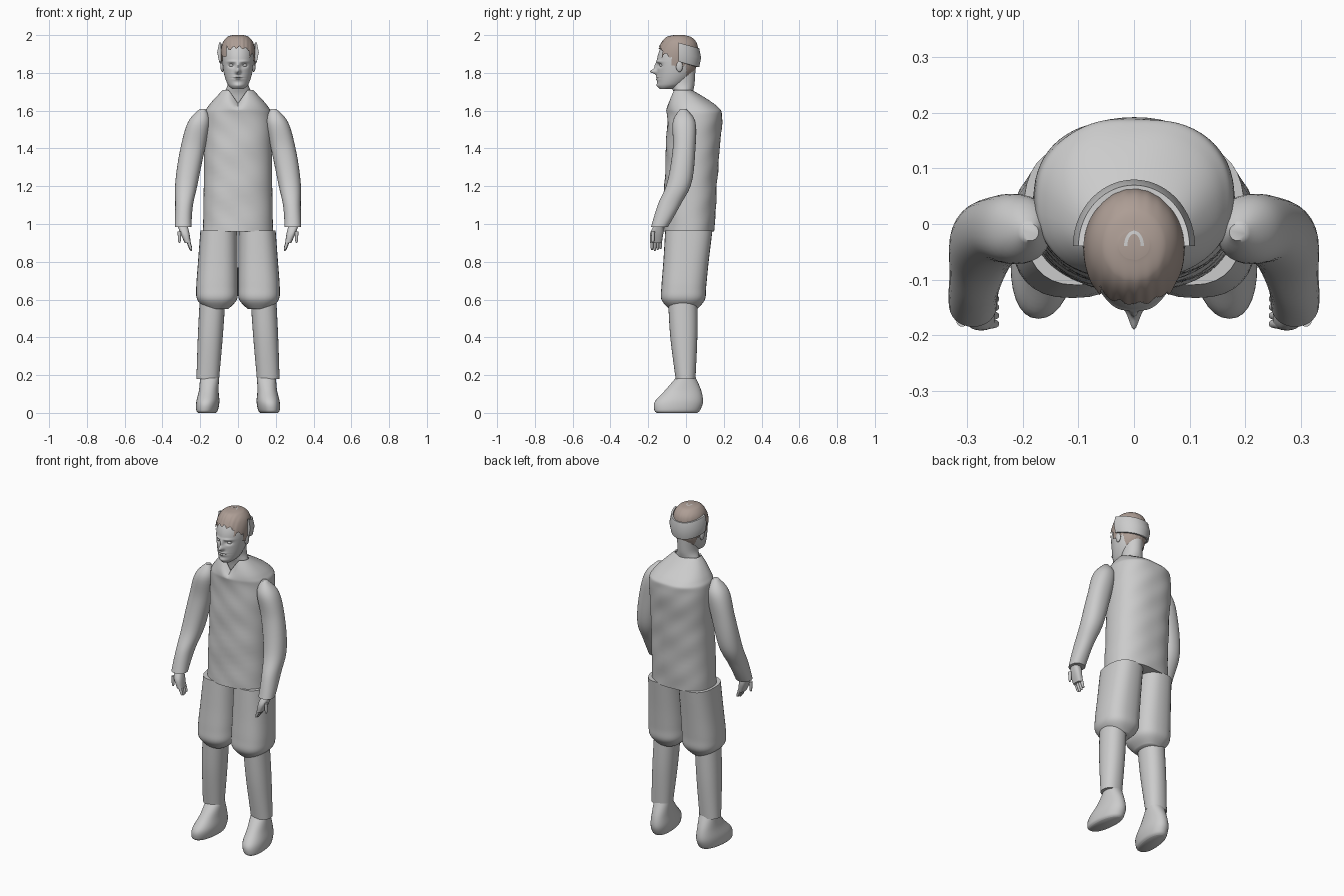
import bpy, bmesh
from math import sin, cos, pi, exp, copysign, radians

if "Cube" in bpy.data.objects:
    bpy.data.objects.remove(bpy.data.objects["Cube"])


def material(name, red, green, blue):
    mat = bpy.data.materials.new(name)
    mat.use_nodes = True
    mat.diffuse_color = (red, green, blue, 1)
    shader = mat.node_tree.nodes["Principled BSDF"]
    shader.inputs["Base Color"].default_value = mat.diffuse_color
    return mat


GREY = material("plain grey", .6, .6, .6)
BROWN = material("hair brown", .42, .34, .3)


def finish(name, bm, mat):
    bmesh.ops.recalc_face_normals(bm, faces=bm.faces)
    mesh = bpy.data.meshes.new(name)
    bm.to_mesh(mesh)
    bm.free()
    mesh.materials.append(mat)
    part = bpy.data.objects.new(name, mesh)
    bpy.context.collection.objects.link(part)
    bpy.ops.object.select_all(action="DESELECT")
    part.select_set(True)
    bpy.context.view_layer.objects.active = part
    bpy.ops.object.shade_smooth_by_angle(angle=radians(50))
    return part


def spline(rings, steps):
    """Smooth in-between rings through the given ones."""
    padded = [rings[0], *rings, rings[-1]]
    smooth = []
    for before, start, end, after in zip(padded, padded[1:], padded[2:], padded[3:]):
        for step in range(steps):
            t = step / steps
            ease = t * t * (3 - 2 * t)
            leave = t * (1 - t) ** 2 / 2
            arrive = t * t * (t - 1) / 2
            smooth.append([s + (e - s) * ease + (e - b) * leave + (a - s) * arrive
                           for b, s, e, a in zip(before, start, end, after)])
    return smooth + [rings[-1]]


def loft(name, rings, mat=GREY, side=1, axis=lambda z: 0, power=2, detail=1,
         warp=None, keep=None, open_top=False):
    """Rings are (height, half width, front, back); axis gives the middle x."""
    bm = bmesh.new()
    segments = 32 * detail
    loops = []
    for z, half, front, back in spline(rings, 6 * detail):
        loop = []
        for k in range(segments):
            turn = 2 * pi * k / segments
            across, along = (copysign(abs(v) ** (2 / power), v)
                             for v in (cos(turn), sin(turn)))
            x = axis(z) + half * across
            y = (front + back) / 2 + (back - front) / 2 * along
            x, y, height = warp(x, y, z) if warp else (x, y, z)
            loop.append(bm.verts.new((side * x, y, height)))
        loops.append(loop)
    for low, high in zip(loops, loops[1:]):
        for k in range(segments):
            bm.faces.new((low[k - 1], low[k], high[k], high[k - 1]))
    bm.faces.new(loops[0])
    if not open_top:
        bm.faces.new(loops[-1])
    if keep:
        unwanted = [f for f in bm.faces if not keep(f.calc_center_median())]
        bmesh.ops.delete(bm, geom=unwanted, context="FACES")
    return finish(name, bm, mat)


def ball(name, center, size):
    bm = bmesh.new()
    bmesh.ops.create_uvsphere(bm, u_segments=20, v_segments=12, radius=1)
    bmesh.ops.scale(bm, vec=size, verts=bm.verts)
    bmesh.ops.translate(bm, vec=center, verts=bm.verts)
    return finish(name, bm, GREY)


# Jacket with a V notch at the collar and soft cloth creases
def jacket_shape(x, y, z):
    crease = sin(38 * z + 14 * x) * sin(25 * x + 9 * z)
    notch = max(0, 1 - abs(x) / .05) * max(0, z - 1.6) * .65 if y < 0 else 0
    return x, y + .003 * crease, z - notch


jacket = loft("jacket", [
    (.96, .185, -.12, .15), (1.3, .18, -.11, .17), (1.55, .18, -.1, .19),
    (1.62, .16, -.1, .17), (1.71, .08, -.07, .03)],
    power=2.3, detail=2, warp=jacket_shape, open_top=True)
cloth = jacket.modifiers.new("cloth thickness", "SOLIDIFY")
cloth.thickness = .008

loft("neck", [(1.58, .08, -.05, .04), (1.68, .075, -.06, .035),
              (1.74, .055, -.08, .045), (1.82, .055, -.08, .05)])

# Face features, each as height, offset from the middle, width, tallness, push
FEATURES = {
    "nose": (1.807, 0, .012, .013, -.036),
    "nose_bridge": (1.835, 0, .01, .02, -.013),
    "eye_socket": (1.84, .034, .017, .011, .013),
    "brow": (1.86, .032, .024, .007, -.006),
    "lips": (1.772, 0, .024, .012, -.009),
    "mouth_line": (1.772, 0, .026, .003, .008),
    "chin": (1.733, 0, .026, .012, -.007),
}


def face_shape(x, y, z):
    if y < -.07:
        for height, offset, width, tallness, push in FEATURES.values():
            sideways = (abs(x) - offset) / width
            upward = (z - height) / tallness
            y += push * exp(-sideways ** 2 - upward ** 2)
    return x, y, z


SKULL = [(1.715, .03, -.14, -.07), (1.74, .055, -.15, -.01),
         (1.8, .075, -.153, .04), (1.88, .083, -.152, .055),
         (1.94, .075, -.13, .05), (1.975, .05, -.1, .02), (1.986, .02, -.06, -.02)]
loft("head", SKULL, detail=4, warp=face_shape)


# Hair is the skull grown outwards, with combed strands and a ragged hairline
def strands(x, y, z):
    return x, y * (1 + .008 * sin(300 * x)), z


def under_hair(p):
    ragged = .008 * sin(190 * p.x) + .006 * sin(160 * p.y)
    if p.y < -.075:
        hairline = 1.93 if abs(p.x) < .06 else 1.89
    else:
        hairline = 1.84 if p.y < 0 else 1.76
    return p.z > hairline + ragged


grown = [(z + .014, half + .008, front - .004, back + .008)
         for z, half, front, back in SKULL]
loft("hair", grown, BROWN, detail=4, warp=strands, keep=under_hair)


def rear_arc(name, half, depth, section):
    """Sweep a cross-section of (outward, height) points round the rear half."""
    bm = bmesh.new()
    steps = 40
    rows = []
    for k in range(steps + 1):
        across, along = cos(pi * k / steps), sin(pi * k / steps)
        rows.append([bm.verts.new(((half + out) * across, (depth + out) * along - .04, z))
                     for out, z in section(along)])
    for row, following in zip(rows, rows[1:]):
        for i in range(len(row)):
            bm.faces.new((row[i - 1], row[i], following[i], following[i - 1]))
    bm.faces.new(rows[0])
    bm.faces.new(rows[-1])
    return finish(name, bm, GREY)


# Band round the back of the head, dipping towards the rear
def band_section(along):
    low = 1.86 - .03 * along
    top = low + .1
    return (0, low), (.01, low), (.02, low + .05), (.01, top), (0, top)


rear_arc("head_band", .09, .1, band_section)
rear_arc("crown_patch", .012, .022,
         lambda along: ((0, 1.99), (.006, 1.99), (.006, 2), (0, 2.001)))


def shoe_shape(x, y, z):
    splay = -.1 * y * (1 - z / .2)
    return x + splay, y, max(z, 0)


def finger(name, side, y, tip, root, lean):
    rings = [(tip + rise, r, y - r, y + r)
             for rise, r in ((0, .002), (.01, .007), (.06, .01))]
    loft(name, rings, side=side, axis=lambda z: root + lean * (z - tip))


for side, label in ((1, "left"), (-1, "right")):
    # Face and ear
    ball(label + "_eye", (side * .034, -.128, 1.84), (.014, .013, .009))
    ball(label + "_ear", (side * .083, -.035, 1.835), (.01, .018, .03))

    # Sleeve, swinging outwards and forwards on the way down
    loft(label + "_sleeve", [
        (.985, .044, -.185, -.095), (1.1, .047, -.15, -.03), (1.22, .06, -.1, .03),
        (1.4, .065, -.07, .05), (1.54, .058, -.07, .05), (1.61, .015, -.03, 0)],
        side=side, power=2.2,
        axis=lambda z: .29 - .1 * max(0, (z - 1) / .6) ** 1.7)

    # Hand
    loft(label + "_palm", [(.9, .016, -.19, -.13), (.95, .024, -.19, -.12),
                           (1, .026, -.165, -.12)],
         side=side, power=2.6, axis=lambda z: .266 + .3 * (z - .9))
    for i in range(4):
        finger(f"{label}_finger_{i + 1}", side, -.18 + .015 * i,
               .857 + .005 * abs(i - 1), .247, .35)
    finger(label + "_thumb", side, -.175, .9, .31, 0)

    # Baggy breeches, lower leg and shoe
    loft(label + "_breeches", [
        (.55, .06, -.09, .06), (.6, .105, -.13, .1), (.67, .11, -.13, .107),
        (.8, .105, -.12, .12), (.965, .098, -.11, .14)],
        side=side, power=2.5, axis=lambda z: .111 - .01 * max(0, z - .67) / .3)
    loft(label + "_lower_leg", [(.18, .06, -.055, .05), (.4, .066, -.083, .06),
                                (.6, .068, -.095, .06)],
         side=side, power=2.2, axis=lambda z: .16 - .06 * (z - .18))
    loft(label + "_shoe", [
        (0, .045, -.155, .06), (.015, .056, -.168, .075), (.06, .06, -.165, .09),
        (.12, .052, -.11, .08), (.19, .05, -.05, .05)],
        side=side, power=2.2, axis=lambda z: .16 - .05 * z, warp=shoe_shape)
